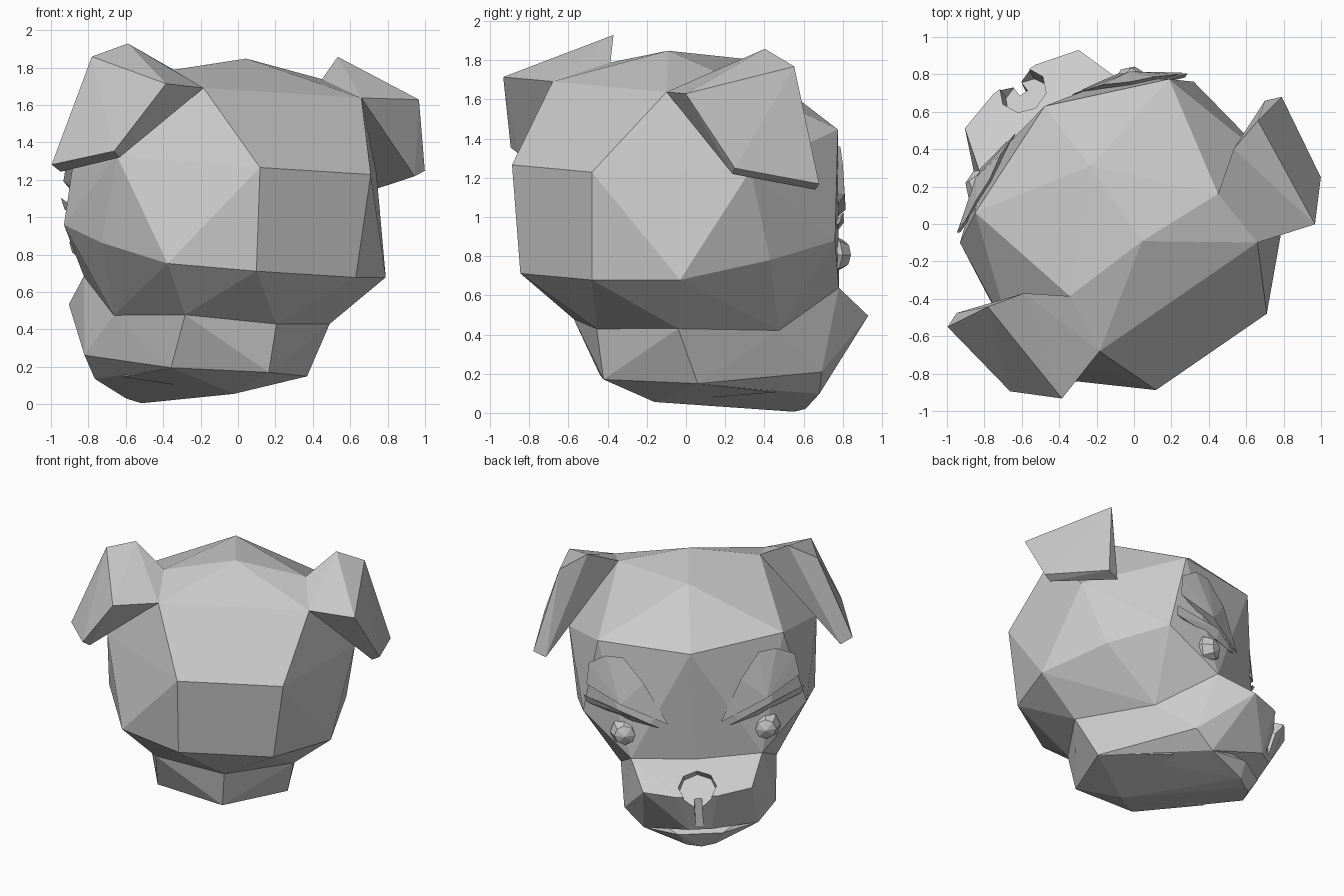
import bpy, bmesh, math
from mathutils import Vector, Matrix

if "Cube" in bpy.data.objects:
    bpy.data.objects.remove(bpy.data.objects["Cube"])

# Head frame: side axis, forward axis (toward back left, slightly rolled), up axis
SIDE = Vector((0.822, 0.566, -0.052)).normalized()
FWD = Vector((-0.567, 0.823, 0.0)).normalized()
UP = SIDE.cross(FWD)
FRAME = Matrix((SIDE, FWD, UP)).transposed().to_4x4()
FRAME.translation = SIDE * -0.112


def add_object(name, bm):
    mesh = bpy.data.meshes.new(name)
    bm.to_mesh(mesh)
    bm.free()
    ob = bpy.data.objects.new(name, mesh)
    ob.matrix_world = FRAME
    bpy.context.collection.objects.link(ob)
    return ob


def hull(name, pts):
    bm = bmesh.new()
    for p in pts:
        bm.verts.new(p)
    bmesh.ops.convex_hull(bm, input=bm.verts[:])
    loose = [v for v in bm.verts if not v.link_faces]
    bmesh.ops.delete(bm, geom=loose, context='VERTS')
    bmesh.ops.recalc_face_normals(bm, faces=bm.faces[:])
    return add_object(name, bm)


def flip(pts):
    return [(-u, v, w) for u, v, w in pts]


def both(pts):
    return pts + [p for p in flip(pts) if p[0] != 0]


def pair(name, pts):
    hull(name + "_right", pts)
    hull(name + "_left", flip(pts))


def cut(target, cutter):
    cutter.hide_render = True
    mod = target.modifiers.new("cut", 'BOOLEAN')
    mod.operation = 'DIFFERENCE'
    mod.solver = 'EXACT'
    mod.object = cutter
    bpy.context.view_layer.objects.active = target
    bpy.context.view_layer.update()
    bpy.ops.object.modifier_apply(modifier=mod.name)
    bpy.data.objects.remove(cutter)


# Shared corners
ear_front, ear_root = (0.513, -0.456, 1.661), (0.482, -0.123, 1.76)
nape, jaw_back, cheek = (0, -0.492, 0.424), (0.47, -0.311, 0.449), (0.53, 0.273, 0.443)
bridge, muzzle_top = (0, 0.72, 0.64), (0.446, 0.694, 0.657)
throat_side, throat = (0.442, -0.16, 0.167), (0, -0.12, 0.05)
lip_side, lip_low = (0.515, 0.555, 0.23), (0.39, 0.63, 0.11)

# Skull
hull("skull", both([
    ear_front, ear_root, nape, jaw_back, cheek, bridge, muzzle_top,
    (0.36, -0.798, 1.243), (0.323, -0.752, 0.69), (0.709, -0.473, 0.711),
    (0.843, -0.148, 1.279), (0.807, 0.014, 0.817), (0.76, 0.445, 0.915),
    (0.63, 0.532, 1.475), (0, 0.79, 1.46), (0, 0.388, 1.802), (0, -0.10, 1.845),
]))

# Neck and lower jaw
hull("neck", both([nape, jaw_back, cheek, throat_side, throat,
                   (0, -0.44, 0.165), (0.40, 0.35, 0.12)]))
hull("lower_jaw", both([throat_side, throat, lip_low, (0.48, 0.50, 0.22),
                        (0.10, 0.748, 0.02), (0, 0.748, 0.0), (0.15, 0.80, 0.12)]))

# Muzzle with an open nose socket and a groove below it
muzzle = hull("muzzle", both([
    cheek, bridge, muzzle_top, throat_side, lip_side, lip_low,
    (0.37, 0.934, 0.51), (0.136, 1.0, 0.49), (0.08, 0.90, 0.2),
]))
bm = bmesh.new()
bmesh.ops.create_cone(bm, cap_ends=True, segments=8, radius1=0.13, radius2=0.13, depth=0.4,
                      matrix=Matrix.Translation((0, 1.0, 0.62)) @ Matrix.Rotation(math.radians(-40), 4, 'X'))
cut(muzzle, add_object("nose_cutter", bm))
bm = bmesh.new()
bmesh.ops.create_cube(bm, size=1, matrix=Matrix.Translation((0, 1.0, 0.33)) @ Matrix.Diagonal((0.05, 0.18, 0.4, 1)))
cut(muzzle, add_object("groove_cutter", bm))

# Folded ears
pair("ear", [
    ear_front, ear_root, (0.682, 0.029, 1.89), (0.878, 0.079, 1.81),
    (0.822, -0.55, 1.668), (1.01, -0.361, 1.297), (0.96, -0.34, 1.265),
    (1.086, 0.112, 1.221), (1.002, 0.146, 1.187),
])

# Brows and eyelids
pair("brow", [
    (0.18, 0.76, 0.93), (0.33, 0.71, 1.22), (0.46, 0.635, 1.385), (0.58, 0.585, 1.384),
    (0.70, 0.52, 1.307), (0.725, 0.52, 1.15), (0.50, 0.685, 1.06), (0.45, 0.60, 1.15),
])
pair("eyelid", [
    (0.24, 0.75, 0.90), (0.45, 0.71, 0.99), (0.75, 0.50, 1.06),
    (0.73, 0.49, 1.00), (0.42, 0.68, 0.93), (0.5, 0.58, 0.96),
])

# Faceted eyes
for side, label in ((1, "right"), (-1, "left")):
    bm = bmesh.new()
    bmesh.ops.create_uvsphere(bm, u_segments=8, v_segments=4, radius=0.1,
                              matrix=Matrix.Translation((0.48 * side, 0.62, 0.83)) @ Matrix.Rotation(math.radians(-90), 4, 'X'))
    add_object("eye_" + label, bm)
